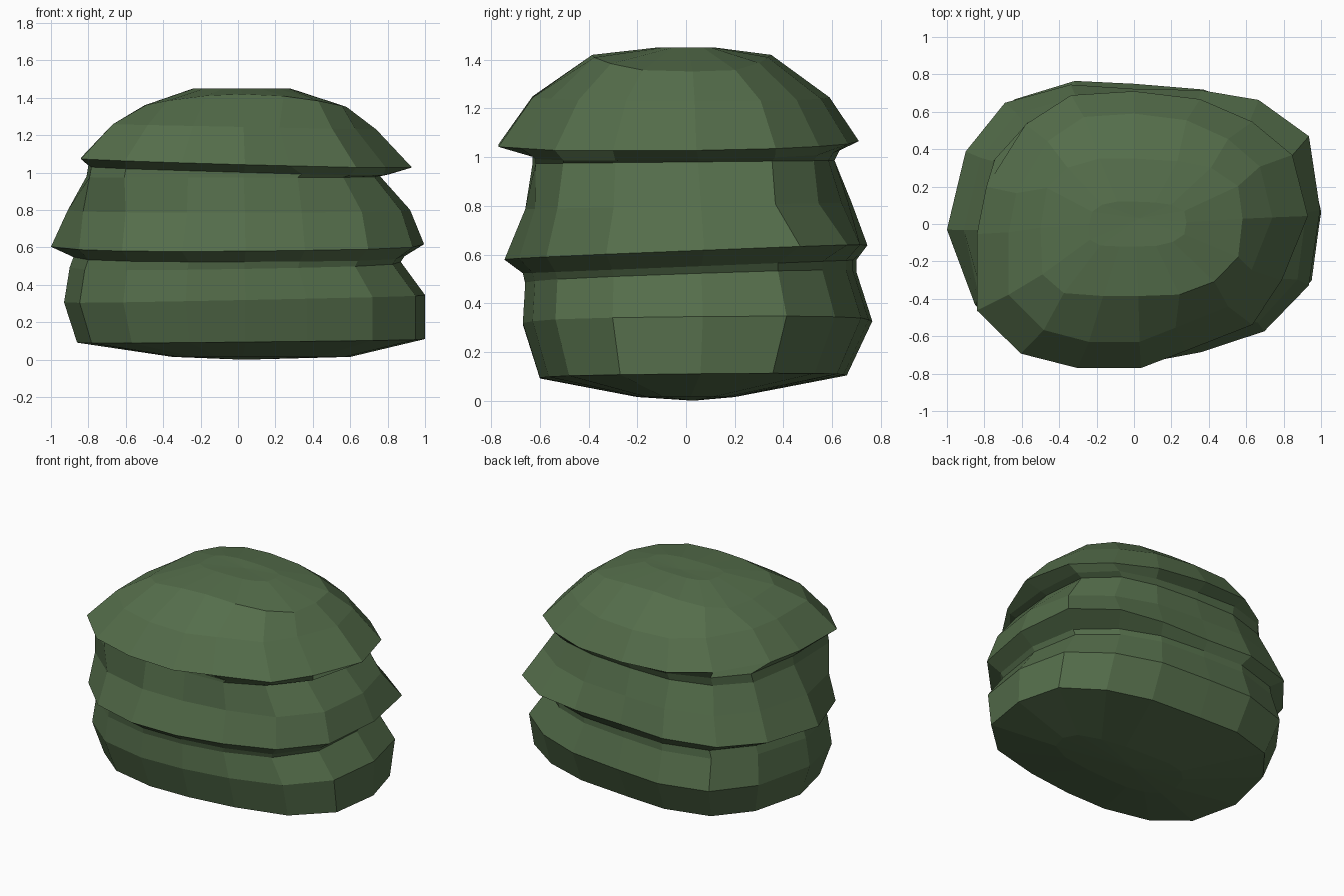
import bpy, bmesh

# Irregular plan outlines (counter-clockwise from the right), unit extents
WIDE = [(1, .10), (.94, .63), (.67, .89), (.36, .96), (0, .97), (-.34, 1),
        (-.69, .87), (-.90, .52), (-1, -.04), (-.85, -.58), (-.62, -.88),
        (-.30, -1), (.04, -1), (.36, -.92), (.70, -.77), (.94, -.44)]
BASE = [(1, .09), (.92, .54), (.67, .80), (.37, .94), (0, .98), (-.34, 1),
        (-.69, .87), (-.90, .52), (-1, -.05), (-.91, -.59), (-.66, -.88),
        (-.30, -1), (.04, -1), (.37, -.94), (.72, -.80), (.95, -.45)]
CAP = [(1, .06), (.91, .52), (.68, .77), (.38, .94), (0, 1), (-.40, .97),
       (-.69, .75), (-.94, .28), (-1, -.07), (-1, -.60), (-.72, -.90),
       (-.36, -1), (.04, -1), (.30, -.88), (.68, -.70), (.85, -.39)]
BOXY = [(1, .08), (.96, .58), (.71, .86), (.40, .96), (0, 1), (-.37, 1),
        (-.71, .86), (-.93, .55), (-1, -.05), (-.98, -.70), (-.75, -.96),
        (-.33, -1), (.04, -1), (.42, -.98), (.74, -.80), (.96, -.46)]

# Each ring: outline, x min, x max, y min, y max, z, slope in x, slope in y, droop at the sides
RINGS = [
    # bottom layer
    (BASE, .35, .60, .20, .20, .015, 0, 0, 0),
    (BASE, .86, 1.0, .60, .66, .10, .01, .01, 0),
    (BASE, .93, 1.0, .67, .765, .325, .02, .01, 0),
    (BASE, .90, .87, .66, .70, .508, .015, .035, 0),
    # middle layer with its overhanging lip
    (BASE, .88, .89, .67, .70, .55, 0, .04, 0),
    (WIDE, 1.0, .995, .745, .745, .61, .005, .04, 0),
    (BASE, .91, .92, .66, .68, .80, 0, .02, 0),
    (BOXY, .81, .76, .63, .61, .98, 0, .01, 0),
    # top layer with its lip and domed crown
    (BOXY, .80, .81, .63, .63, 1.015, -.03, .02, 0),
    (CAP, .84, .93, .77, .71, 1.055, -.03, .015, 0),
    (CAP, .67, .74, .63, .59, 1.245, -.02, 0, 0),
    (BOXY, .50, .58, .385, .35, 1.42, .01, 0, .22),
    (BOXY, .24, .28, .12, .12, 1.45, 0, 0, 0)]

bm = bmesh.new()


def add_ring(outline, x0, x1, y0, y1, z, sx, sy, droop):
    verts = []
    for u, v in outline:
        x = u * (x1 if u > 0 else x0)
        y = v * (y1 if v > 0 else y0)
        verts.append(bm.verts.new((x, y, z + sx * x + sy * y - droop * x * x)))
    return verts


def close_end(ring, z):
    tip = bm.verts.new((0.03, 0.03, z))
    for i, v in enumerate(ring):
        bm.faces.new((v, ring[(i + 1) % len(ring)], tip))


# Three overhanging layers lofted as one faceted shell
rings = [add_ring(*r) for r in RINGS]
for lower, upper in zip(rings, rings[1:]):
    n = len(lower)
    for i in range(n):
        j = (i + 1) % n
        bm.faces.new((lower[i], lower[j], upper[j], upper[i]))

# Shallow underside and crown
close_end(rings[0], 0.0)
close_end(rings[-1], 1.445)
bmesh.ops.recalc_face_normals(bm, faces=bm.faces)

mesh = bpy.data.meshes.new("layered_bush")
bm.to_mesh(mesh)
bm.free()
bush = bpy.data.objects.new("layered_bush", mesh)
bpy.context.collection.objects.link(bush)

# Foliage colour
green = bpy.data.materials.new("leaf_green")
green.diffuse_color = (0.09, 0.155, 0.07, 1)
mesh.materials.append(green)
